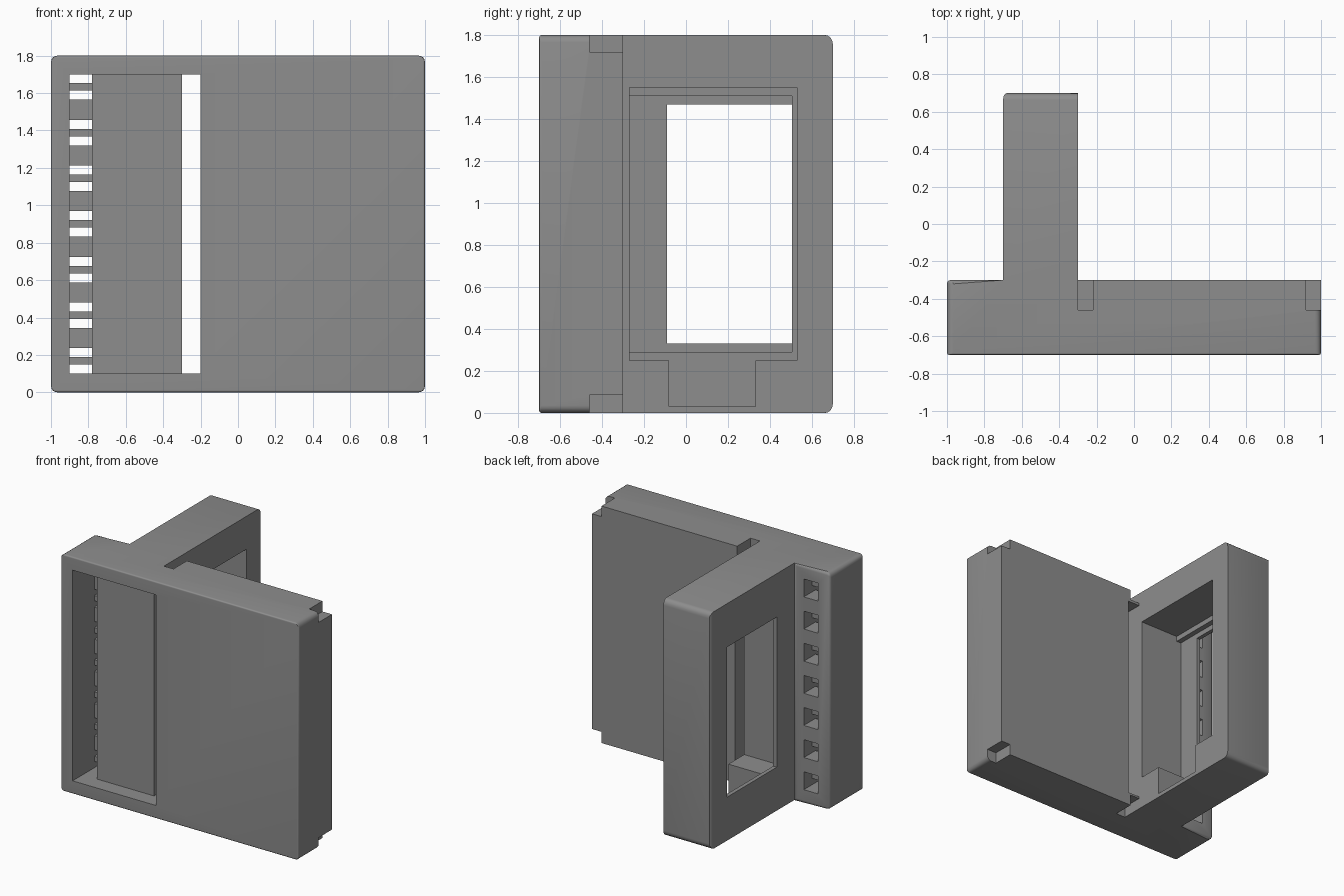
import bpy, bmesh

if "Cube" in bpy.data.objects:
    bpy.data.objects.remove(bpy.data.objects["Cube"])

grey = bpy.data.materials.new("grey")
grey.diffuse_color = (0.27, 0.27, 0.27, 1)
grey.use_nodes = True
grey.node_tree.nodes["Principled BSDF"].inputs["Base Color"].default_value = grey.diffuse_color


def link(name, bm):
    me = bpy.data.meshes.new(name)
    bm.to_mesh(me)
    bm.free()
    ob = bpy.data.objects.new(name, me)
    bpy.context.collection.objects.link(ob)
    return ob


def cut(body, name, x, y, z):
    """Subtract the box given by its x, y and z ranges."""
    bm = bmesh.new()
    bmesh.ops.create_cube(bm, size=1)
    for v in bm.verts:
        v.co = [r[0] if c < 0 else r[1] for c, r in zip(v.co, (x, y, z))]
    cutter = link(name, bm)
    cutter.hide_render = True
    cutter.display_type = 'WIRE'
    cutter.hide_set(True)
    mod = body.modifiers.new(name, 'BOOLEAN')
    mod.operation = 'DIFFERENCE'
    mod.solver = 'EXACT'
    mod.object = cutter


# T-shaped body: front plate with an arm running back
H = 1.8
outline = [(-1, -.7), (1, -.7), (1, -.3), (-.3, -.3), (-.3, .7),
           (-.7, .7), (-.7, -.3), (-1, -.3)]
bm = bmesh.new()
face = bm.faces.new([bm.verts.new((x, y, 0)) for x, y in outline])
top = bmesh.ops.extrude_face_region(bm, geom=[face])
for v in top["geom"]:
    if isinstance(v, bmesh.types.BMVert):
        v.co.z = H
bmesh.ops.recalc_face_normals(bm, faces=bm.faces)

# Rounded edges: radius chosen by where the edge lies
R = 0.05
weight = bm.edges.layers.float.new("bevel_weight_edge")
for e in bm.edges:
    a, b = e.verts[0].co, e.verts[1].co
    m, d = (a + b) / 2, b - a
    r = 0
    if m.y < -.69:                                   # front rim
        r = .012
    elif abs(m.x) > .99 and abs(d.y) > .1:           # plate corners
        r = .035
    elif m.y > .69 and abs(d.x) > .1:                # arm end, top and bottom
        r = .045
    elif abs(d.z) > .1 and m.x < -.6:                # left upright edges
        r = .02
    elif abs(d.x) > .1 and m.x < -.8:                # left back rim
        r = .02
    e[weight] = r / R
body = link("frame_body", bm)
body.data.materials.append(grey)
bev = body.modifiers.new("rounding", 'BEVEL')
bev.limit_method = 'WEIGHT'
bev.width = R
bev.segments = 4

# Front recess, plus the slit beside the arm
cut(body, "front_recess", (-.9, -.2), (-.8, -.58), (.1, 1.7))
cut(body, "through_slit", (-.3, -.2), (-.65, -.2), (.1, 1.7))
cut(body, "side_channel", (-.9, -.78), (-.65, -.44), (.1, 1.7))

# Seven rear holes, each with a cross bar left at its inner end
for i in range(7):
    z = .168 + i * .2441
    cut(body, f"rear_hole_{i}", (-.9, -.78), (-.40, -.2), (z - .068, z + .068))
    for s in (-1, 1):
        cut(body, f"hole_slot_{i}_{s}", (-.9, -.78), (-.5, -.35),
            sorted((z + s * .02, z + s * .068)))

# Stepped pocket and window in the arm, with a slot below
cut(body, "arm_pocket", (-.63, -.2), (-.27, .53), (.25, 1.55))
cut(body, "arm_step", (-.67, -.5), (-.27, .505), (.29, 1.51))
cut(body, "arm_window", (-.8, -.6), (-.09, .505), (.33, 1.47))
cut(body, "lower_slot", (-.63, -.2), (-.08, .33), (.03, .3))

# Pivot notches at the plate's back corners
for x in ((-.3, -.22), (.92, 1.1)):
    for z in ((-.1, .085), (1.72, 1.9)):
        cut(body, "pivot_notch", x, (-.46, -.2), z)

# Bake the cuts and keep hard edges
bpy.context.view_layer.update()
deps = bpy.context.evaluated_depsgraph_get()
baked = bpy.data.meshes.new_from_object(body.evaluated_get(deps))
body.modifiers.clear()
body.data = baked
baked.materials.clear()
baked.materials.append(grey)
for ob in list(bpy.data.objects):
    if ob is not body:
        bpy.data.objects.remove(ob)
bpy.context.view_layer.objects.active = body
body.select_set(True)
bpy.ops.object.shade_smooth_by_angle()
